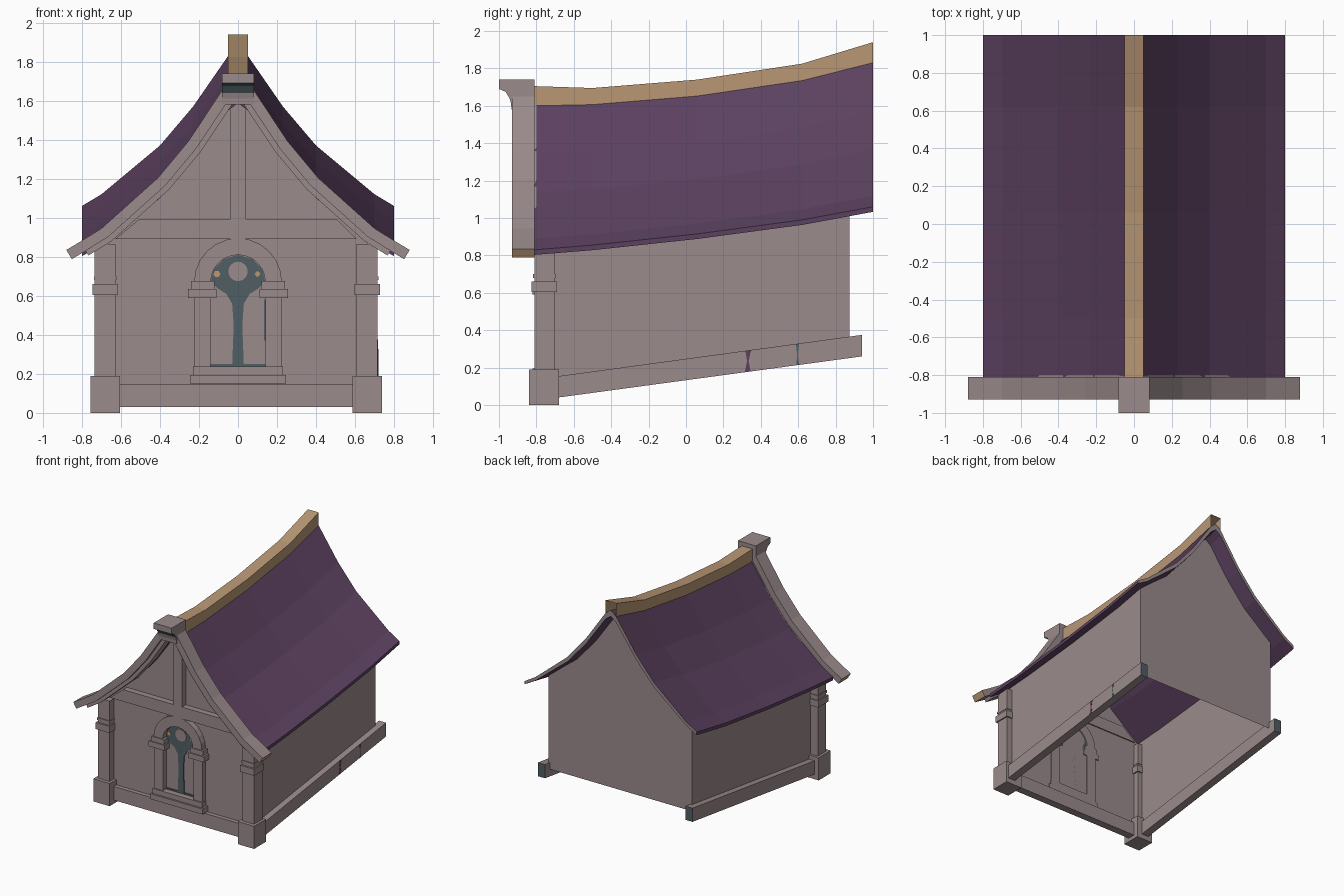
import bpy, bmesh, math
from mathutils import Vector

if "Cube" in bpy.data.objects:
    bpy.data.objects.remove(bpy.data.objects["Cube"])


def material(name, rgb):
    m = bpy.data.materials.new(name)
    m.diffuse_color = (*rgb, 1)
    m.use_nodes = True
    m.node_tree.nodes["Principled BSDF"].inputs["Base Color"].default_value = m.diffuse_color
    return m


STONE = material("pinkish stone", (0.325, 0.256, 0.260))
PURPLE = material("purple roof", (0.107, 0.053, 0.117))
TAN = material("tan wood", (0.48, 0.31, 0.175))
TEAL = material("dark teal", (0.08, 0.112, 0.127))


def build(name, verts, faces, mats, rule=None):
    """Mesh from points and faces; rule(normal, centre) gives a material index."""
    me = bpy.data.meshes.new(name)
    bm = bmesh.new()
    vs = [bm.verts.new(v) for v in verts]
    for f in faces:
        bm.faces.new([vs[i] for i in f])
    bmesh.ops.recalc_face_normals(bm, faces=bm.faces)
    bm.normal_update()
    for f in bm.faces:
        if rule:
            f.material_index = rule(f.normal, f.calc_center_median())
    bm.to_mesh(me)
    bm.free()
    for m in mats:
        me.materials.append(m)
    ob = bpy.data.objects.new(name, me)
    bpy.context.collection.objects.link(ob)
    return ob


def prism(name, pts, axis, a, b, mats=(STONE,), rule=None):
    """Extrude a 2D outline: axis 'y' takes (x, z), axis 'x' takes (y, z)."""
    n = len(pts)
    put = (lambda p, d: (p[0], d, p[1])) if axis == 'y' else (lambda p, d: (d, p[0], p[1]))
    verts = [put(p, a) for p in pts] + [put(p, b) for p in pts]
    faces = [list(range(n)), list(range(2 * n - 1, n - 1, -1))]
    faces += [[i, (i + 1) % n, (i + 1) % n + n, i + n] for i in range(n)]
    return build(name, verts, faces, mats, rule)


def box(name, x0, x1, y0, y1, z0, z1, mats=(STONE,)):
    return prism(name, [(x0, z0), (x1, z0), (x1, z1), (x0, z1)], 'y', y0, y1, mats)


def mirrored(half):
    """Profile for x >= 0 starting at the centre -> full left-to-right profile."""
    return [(-x, z) for x, z in reversed(half) if x > 0] + list(half)


def lerp_table(rows, t, col):
    for p, q in zip(rows, rows[1:]):
        if t <= q[0]:
            return p[col] + (q[col] - p[col]) * (t - p[0]) / (q[0] - p[0])
    return rows[-1][col]


# Swept roof: cross-section at the back, and drop along the length
ROOF = [(0, 1.87), (0.05, 1.83), (0.23, 1.57), (0.40, 1.37), (0.70, 1.12), (0.80, 1.06)]
# y, ridge drop, eave drop, ridge cap top
RUN = [(-0.81, -0.23, -0.23, 1.705), (-0.5, -0.225, -0.205, 1.695),
       (0.06, -0.18, -0.145, 1.74), (0.62, -0.097, -0.07, 1.825), (1.0, 0, 0, 1.94)]


def roof_z(x, y):
    k = abs(x) / 0.8
    return lerp_table(ROOF, abs(x), 1) + lerp_table(RUN, y, 1) * (1 - k) + lerp_table(RUN, y, 2) * k


xs = [p[0] for p in mirrored(ROOF)]
n = len(xs)
verts, faces = [], []
for row in RUN:
    verts += [(x, row[0], roof_z(x, row[0])) for x in xs]
    verts += [(x, row[0], roof_z(x, row[0]) - 0.027 - 0.025 * (1 - abs(x) / 0.8)) for x in reversed(xs)]
m = 2 * n
for j in range(len(RUN) - 1):
    faces += [[j * m + i, j * m + (i + 1) % m, (j + 1) * m + (i + 1) % m, (j + 1) * m + i] for i in range(m)]
for base in (0, (len(RUN) - 1) * m):
    faces += [[base + i, base + i + 1, base + m - 2 - i, base + m - 1 - i] for i in range(n - 1)]
build("roof", verts, faces, (PURPLE, STONE), lambda nr, c: int(abs(c.y - 1) < 0.001))

# Ridge cap, an open channel
verts, faces = [], []
for y, d, _, top in RUN:
    verts += [(-0.05, y, 1.83 + d), (-0.05, y, top), (0.05, y, top), (0.05, y, 1.83 + d)]
for j in range(len(RUN) - 1):
    faces += [[4 * j + i, 4 * j + i + 1, 4 * j + i + 5, 4 * j + i + 4] for i in range(3)]
build("ridge_cap", verts, faces, (TAN,))

# Wall shell, open below, bottom rising to the back
W, FRONT, BACK = 0.667, -0.75, 0.875


def floor_z(y):
    return 0.10 + (y + 0.68) * 0.136


ys = [FRONT, -0.5, 0.06, 0.62, BACK]
for s, side in ((-1, "left"), (1, "right")):
    verts = [(s * W, y, floor_z(y)) for y in ys] + [(s * W, y, roof_z(W, y) - 0.015) for y in ys]
    ob = build(side + "_wall", verts, [[i, i + 1, i + 6, i + 5] for i in range(4)], (STONE,))
    if (ob.data.polygons[0].normal.x > 0) != (s > 0):
        ob.data.flip_normals()
gx = [-W] + [x for x in xs if abs(x) < W] + [W]
for y, side in ((FRONT, "front"), (BACK, "back")):
    verts = [(x, y, roof_z(x, y) - 0.02) for x in gx] + [(W, y, floor_z(y)), (-W, y, floor_z(y))]
    ob = build(side + "_wall", verts, [list(range(len(verts)))], (STONE,))
    if (ob.data.polygons[0].normal.y > 0) != (y > 0):
        ob.data.flip_normals()

# Sloping side skirting with dark back ends, and front skirting
for s, side in ((-1, "left"), (1, "right")):
    prism(side + "_skirting", [(-0.70, 0.038), (0.94, 0.26), (0.94, 0.375), (-0.70, 0.152)],
          'x', s * 0.652, s * 0.718, (STONE, TEAL), lambda nr, c: int(nr.y > 0.9))
box("front_skirting", -0.63, 0.61, -0.785, -0.72, 0.03, 0.145)
prism("skirting_mark_purple", [(0.315, 0.178), (0.345, 0.182), (0.335, 0.235), (0.348, 0.293), (0.318, 0.289), (0.326, 0.235)],
      'x', 0.715, 0.720, (PURPLE,))
prism("skirting_mark_teal", [(0.59, 0.213), (0.605, 0.215), (0.598, 0.27), (0.605, 0.328), (0.588, 0.326), (0.594, 0.27)],
      'x', 0.715, 0.720, (TEAL,))

# Corner pillars: base, shaft, collar, neck ring
for cx, side in ((-0.681, "left"), (0.662, "right")):
    for part, h, y0, y1, z0, z1 in (("base", 0.076, -0.84, -0.68, 0, 0.19),
                                    ("shaft", 0.054, -0.81, -0.70, 0.19, 0.865),
                                    ("collar", 0.065, -0.825, -0.69, 0.605, 0.66),
                                    ("ring", 0.058, -0.817, -0.695, 0.68, 0.70)):
        box(f"{side}_pillar_{part}", cx - h, cx + h, y0, y1, z0, z1)

# Curved barge board and its thinner inner trim
BOARD = [(0, 1.74), (0.08, 1.655), (0.256, 1.39), (0.41, 1.205), (0.70, 0.945), (0.81, 0.877), (0.88, 0.835)]


def inset(half, t):
    out = []
    for i, p in enumerate(half):
        a, b = Vector(half[max(i - 1, 0)]), Vector(half[min(i + 1, len(half) - 1)])
        d = (b - a).normalized()
        if i == 0:
            out.append((0, p[1] - t / d.x))
        else:
            out.append((p[0] + d.y * t, p[1] - d.x * t))
    return out


def gable_band(name, half, t0, t1, y0, y1):
    top, low = mirrored(inset(half, t0)), mirrored(inset(half, t1))
    prism(name, top + low[::-1], 'y', y0, y1, (STONE, TAN),
          lambda nr, c: int(abs(c.x) > 0.80 and nr.z < 0 and nr.x * c.x > 0 and abs(nr.y) < 0.1))


gable_band("barge_board", BOARD, 0, 0.055, -0.93, -0.81)
gable_band("barge_trim", BOARD[:-1], 0.05, 0.083, -0.90, -0.80)

# Finial block at the ridge, with a hollow dark underside
prism("finial", [(-0.81, 1.74), (-1, 1.74), (-1, 1.69), (-0.965, 1.675), (-0.943, 1.64), (-0.935, 1.61),
                 (-0.933, 1.58), (-0.81, 1.58)], 'x', -0.083, 0.083, (STONE, TEAL),
      lambda nr, c: int(abs(nr.x) < 0.1 and c.y < -0.94 and 1.63 < c.z < 1.686))

# Gable timbers
prism("gable_beam", [(-0.63, 0.89), (0.61, 0.89), (0.51, 0.99), (-0.51, 0.99)], 'y', -0.80, -0.74)
box("gable_post", -0.04, 0.04, -0.80, -0.74, 0.99, 1.60)

# Window surround
box("window_sill", -0.245, 0.245, -0.82, -0.74, 0.15, 0.195)
box("window_ledge", -0.23, 0.23, -0.805, -0.74, 0.195, 0.237)
for s, side in ((-1, "left"), (1, "right")):
    for part, c, h, y, z0, z1 in (("column", 0.183, 0.042, -0.795, 0.237, 0.59),
                                  ("cap", 0.183, 0.073, -0.82, 0.59, 0.635),
                                  ("upper_cap", 0.18, 0.06, -0.81, 0.635, 0.675)):
        box(f"{side}_window_{part}", s * c - h, s * c + h, y, -0.74, z0, z1)
ang = [math.pi * i / 12 for i in range(13)]
prism("window_arch", [(0.225 * math.cos(a), 0.67 + 0.225 * math.sin(a)) for a in ang] +
      [(0.14 * math.cos(a), 0.67 + 0.14 * math.sin(a)) for a in reversed(ang)], 'y', -0.80, -0.74)

# Window tracery plates
TREE = [(0.03, 0.24), (0.022, 0.45), (0.03, 0.56), (0.06, 0.61), (0.1, 0.635), (0.14, 0.67),
        (0.125, 0.735), (0.075, 0.788), (0, 0.81)]
prism("window_tracery", TREE + [(-x, z) for x, z in TREE[-2::-1]], 'y', -0.757, -0.75, (TEAL,))
box("tracery_foot", -0.14, 0.14, -0.756, -0.75, 0.237, 0.25, (TEAL,))
box("tracery_edge", 0.133, 0.141, -0.756, -0.75, 0.37, 0.58, (TEAL,))


def disc(name, x, z, r, sides, mat):
    prism(name, [(x + r * math.cos(2 * math.pi * i / sides), z + r * math.sin(2 * math.pi * i / sides))
                 for i in range(sides)], 'y', -0.760, -0.755, (mat,))


disc("window_rose", 0, 0.725, 0.05, 16, STONE)
disc("left_window_spot", -0.108, 0.712, 0.018, 6, TAN)
disc("right_window_spot", 0.1, 0.712, 0.014, 6, TAN)
